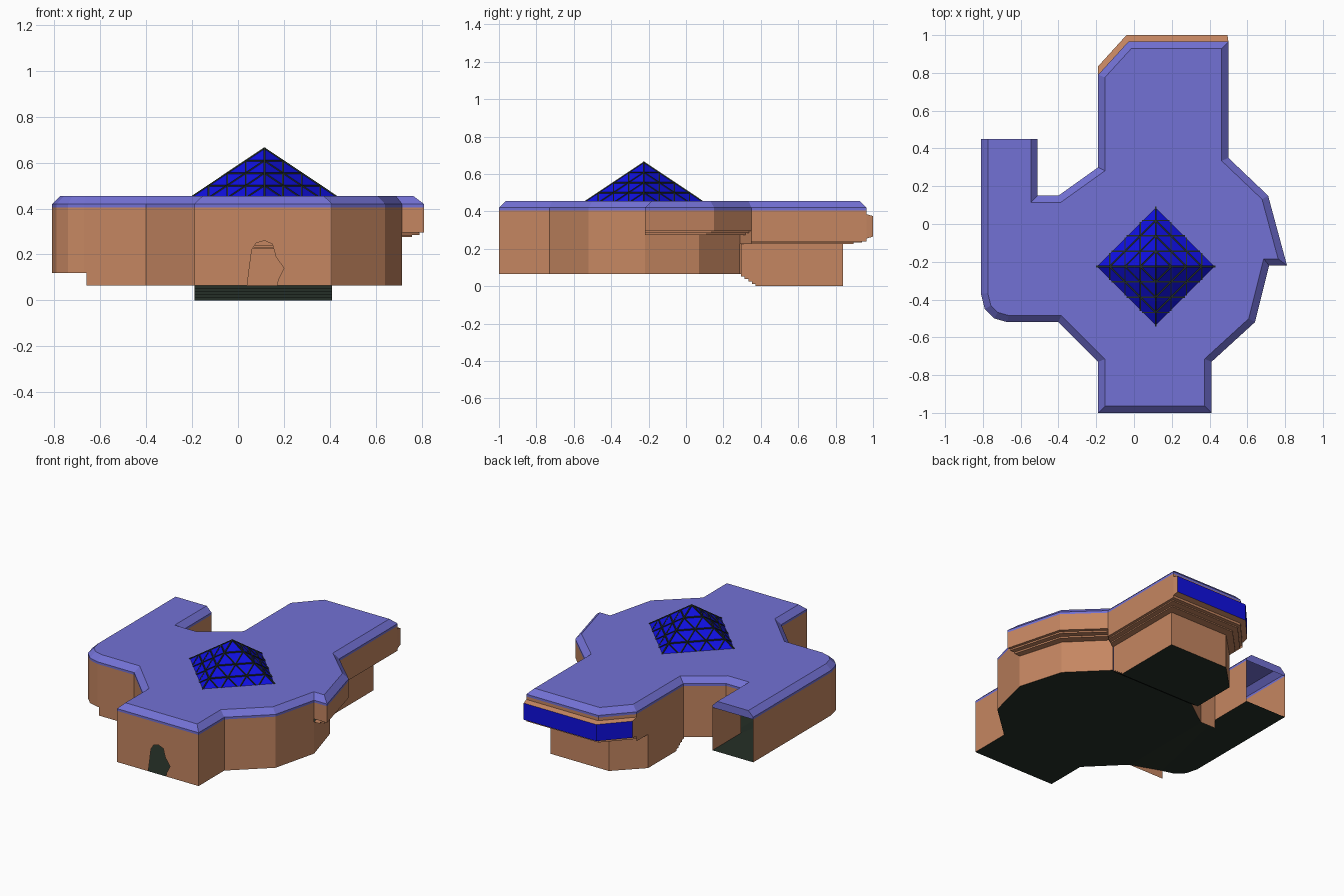
import bpy, bmesh, math
from mathutils import Vector

if "Cube" in bpy.data.objects:
    bpy.data.objects.remove(bpy.data.objects["Cube"])


def material(name, rgb):
    m = bpy.data.materials.new(name)
    m.diffuse_color = (*rgb, 1)
    m.use_nodes = True
    m.node_tree.nodes["Principled BSDF"].inputs["Base Color"].default_value = m.diffuse_color
    return m


ROOF = material("lavender_roof", (0.17, 0.165, 0.66))
WALL = material("brown_wall", (0.56, 0.24, 0.12))
GLASS = material("blue_glass", (0.005, 0.005, 0.75))
DARK = material("dark_green", (0.018, 0.028, 0.020))


def build(name, faces, mats):
    """faces: list of (corner list, material slot)"""
    bm = bmesh.new()
    for pts, slot in faces:
        f = bm.faces.new([bm.verts.new(p) for p in pts])
        f.material_index = slot
    bmesh.ops.remove_doubles(bm, verts=bm.verts, dist=0.0005)
    me = bpy.data.meshes.new(name)
    bm.to_mesh(me)
    bm.free()
    for m in mats:
        me.materials.append(m)
    ob = bpy.data.objects.new(name, me)
    bpy.context.collection.objects.link(ob)
    return ob


def at(pts, z):
    return [(x, y, z) for x, y in pts]


def loft(rows, slots=None, closed=False):
    """Quads between successive rows of 3D points, from bottom to top."""
    out = []
    for r, (lo, hi) in enumerate(zip(rows, rows[1:])):
        n = len(lo)
        for i in range(n if closed else n - 1):
            j = (i + 1) % n
            out.append(([lo[i], lo[j], hi[j], hi[i]], slots[r] if slots else 0))
    return out


def wall(pts, z0, z1):
    return loft([at(pts, z0), at(pts, z1)])


def inset(pts, dists):
    """Mitred inset of a counter-clockwise polygon, one distance per edge."""
    n, lines, out = len(pts), [], []
    for i in range(n):
        a, b = Vector(pts[i]), Vector(pts[(i + 1) % n])
        d = (b - a).normalized()
        lines.append((a + Vector((-d.y, d.x)) * dists[i], d))
    for i in range(n):
        (p, d), (q, e) = lines[i - 1], lines[i]
        t = (q - p).cross(e) / d.cross(e) if hasattr(Vector((0, 0)), "cross") else 0
        out.append(tuple(p + d * t))
    return out


# Plan outlines, counter-clockwise
FLOOR, WING, EAVE, TOP = 0.065, 0.12, 0.405, 0.455
corner = [(-0.67, -0.52), (-0.74, -0.5), (-0.79, -0.45), (-0.81, -0.37)]
front_left = [(-0.66, -0.52), (-0.4, -0.52), (-0.19, -0.73), (-0.19, -1)]
right_low = [(0.41, -1), (0.41, -0.73), (0.64, -0.52), (0.715, -0.22)]
side_up = [(0.81, -0.22), (0.71, 0.15), (0.5, 0.35)]
side_low = [(0.715, -0.22), (0.63, 0.07), (0.41, 0.29)]
back_up = [(0.5, 0.35), (0.5, 0.965), (-0.03, 0.965), (-0.19, 0.79)]
back_low = [(0.41, 0.29), (0.41, 0.84), (-0.02, 0.84), (-0.19, 0.67)]
inner = [(-0.19, 0.3), (-0.4, 0.15), (-0.51, 0.15)]
roof_line = ([(-0.19, -1)] + right_low + side_up + back_up[1:] + inner
             + [(-0.51, 0.45), (-0.81, 0.45)] + corner[::-1] + front_left[1:3])

# Roof with a bevelled rim, unbevelled at the open wing end
dists = [0 if a == (-0.51, 0.45) else 0.036 for a in roof_line]
roof_in = inset(roof_line, dists)
roof = loft([at(roof_line, EAVE), at(roof_line, 0.42), at(roof_in, TOP)], closed=True)
roof.append((at(roof_in, TOP), 0))
build("roof", roof, [ROOF])

# Front wall with a ragged doorway
door = [(0.04, FLOOR), (0.047, 0.12), (0.06, 0.22), (0.08, 0.25), (0.115, 0.26),
        (0.15, 0.245), (0.165, 0.19), (0.20, 0.14), (0.175, 0.09), (0.17, FLOOR)]
front = [(-0.19, FLOOR)] + door + [(0.41, FLOOR), (0.41, EAVE), (-0.19, EAVE)]
build("front_wall", [([(x, -1, z) for x, z in front], 0)], [WALL])

# Main walls, left open at the end of the wing
walls = wall(front_left, FLOOR, EAVE) + wall(right_low, FLOOR, EAVE)
walls += wall(side_low, FLOOR, 0.275)
walls += wall([right_low[-1]] + side_up, 0.295, EAVE)
walls += wall(inner, FLOOR, EAVE)
walls += wall([(-0.51, 0.15), (-0.51, 0.45)], WING, EAVE)
walls += wall([(-0.81, 0.45)] + corner[::-1] + front_left[:1], WING, EAVE)
build("main_walls", walls, [WALL])

# Back wing upper storey and lower block
STEP_END = 0.39
back = wall(back_up + [(-0.19, 0.3)], 0.24, EAVE)
back += wall([(0.41, STEP_END)] + back_low[1:] + [(-0.19, STEP_END)], 0, 0.225)
back += wall([(-0.19, 0.79), (-0.19, 0.3)], 0.225, 0.24)
back += wall([(0.41, 0.29), (0.5, 0.35)], 0.225, 0.3)
build("back_wing", back, [WALL])


# Stepped ledges below the overhanging storey
def ledge(low, up, z0, z1):
    rows = []
    zm = (z0 + z1) / 2
    for t, z in [(0, z0), (0.45, z0), (0.45, zm), (0.8, zm), (0.8, z1), (1, z1)]:
        rows.append([(a[0] + (b[0] - a[0]) * t, a[1] + (b[1] - a[1]) * t, z)
                     for a, b in zip(low, up)])
    return loft(rows)


build("overhang_ledges", ledge(side_low, side_up, 0.275, 0.295)
      + ledge(back_low, back_up, 0.225, 0.24), [WALL])

# Floors: main floor, ramp to the wing, wing floor, back block floor
main = ([(-0.19, -1)] + right_low + side_low[1:] + inner[:2] + front_left[1:3])
wing = [(-0.66, -0.52)] + corner + [(-0.81, 0.45), (-0.51, 0.45), (-0.51, 0.15)]
ramp = [(-0.4, -0.52, FLOOR), (-0.66, -0.52, WING), (-0.51, 0.15, WING), (-0.4, 0.15, FLOOR)]
block = [(0.41, STEP_END)] + back_low[1:] + [(-0.19, STEP_END)]
build("floors", [(at(main[::-1], FLOOR), 0), (at(wing, WING), 0), (ramp, 0),
                 (at(block[::-1], 0), 0)], [DARK])

# Stairs leading down to the back block, with brown sides
N = 5
steps = []
for i in range(N):
    y0, y1 = 0.295 + (STEP_END - 0.295) * i / N, 0.295 + (STEP_END - 0.295) * (i + 1) / N
    za, zb = FLOOR * (N - i) / N, FLOOR * (N - i - 1) / N
    steps += [(p, 0) for p in (
        [(-0.19, y0, zb), (0.41, y0, zb), (0.41, y0, za), (-0.19, y0, za)],
        [(-0.19, y0, zb), (-0.19, y1, zb), (0.41, y1, zb), (0.41, y0, zb)])]
    for f, _ in wall([(0.41, y0), (0.41, y1)], zb, 0.225) + wall([(-0.19, y1), (-0.19, y0)], zb, 0.225):
        steps.append((f, 1))
build("stairs", steps, [DARK, WALL])

# Projecting window band around the back
base = [(0.5, 0.965), (-0.03, 0.965), (-0.19, 0.79)]
outer = [(0.495, 1.0), (-0.04, 1.0), (-0.19, 0.835)]
rows = [at(base, 0.255), at(outer, 0.265), at(outer, 0.375), at(base, 0.385)]
band = loft(rows, [0, 1, 0])
band += [([r[0] for r in rows][::-1], 0), ([r[-1] for r in rows], 0)]
build("back_window", band, [WALL, GLASS])

# Glass pyramid skylight and its lattice of bars
C, R, Z0, APEX, ROWS = Vector((0.115, -0.225, 0)), 0.325, 0.445, 0.662, 4
tips = [C + Vector((R * math.cos(a * math.pi / 2), R * math.sin(a * math.pi / 2), Z0)) for a in range(4)]
peak = C + Vector((0, 0, APEX))
build("skylight_glass", [([tips[i], tips[(i + 1) % 4], peak], 0) for i in range(4)], [GLASS])

bars = []


def bar(a, b, r):
    d = (b - a).normalized()
    u = d.cross(Vector((0, 0, 1))).normalized()
    v = u.cross(d)
    ring = [u * r + v * r, v * r - u * r, -u * r - v * r, u * r - v * r]
    lo, hi = [a + o for o in ring], [b + o for o in ring]
    bars.extend(loft([lo, hi], closed=True))


for i in range(4):
    a, b = tips[i], tips[(i + 1) % 4]

    def node(p, q):
        return peak + (a - peak) * (p / ROWS) + (b - peak) * (q / ROWS)
    bar(a, peak, 0.004)
    for k in range(1, ROWS + 1):
        bar(node(k, 0), node(0, k), 0.007 if k == ROWS else 0.0035)
        if k < ROWS:
            bar(node(k, 0), node(k, ROWS - k), 0.0035)
            bar(node(0, k), node(ROWS - k, k), 0.0035)
build("skylight_bars", bars, [DARK])
